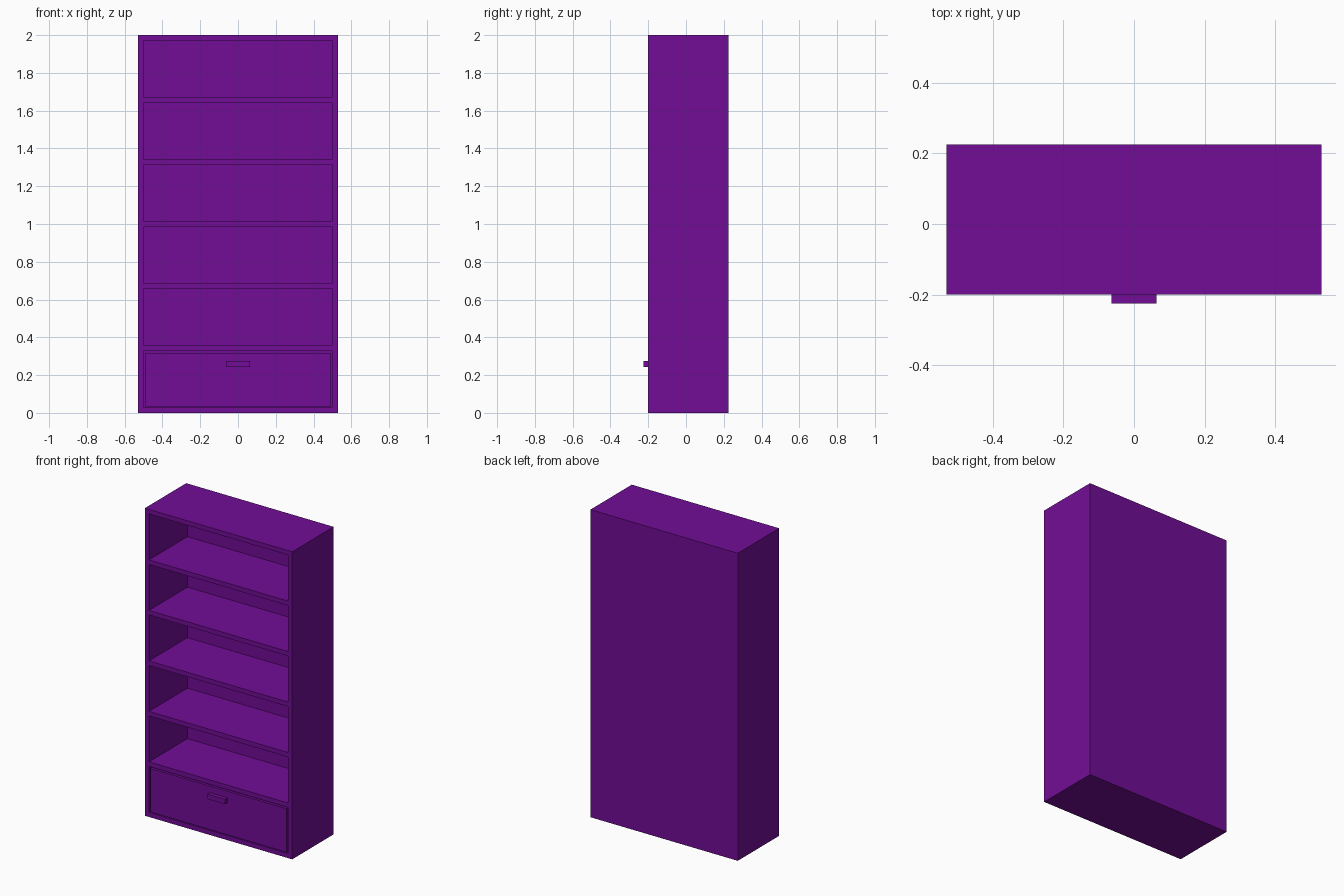
import bpy
import bmesh
from mathutils import Vector

if "Cube" in bpy.data.objects:
    bpy.data.objects.remove(bpy.data.objects["Cube"], do_unlink=True)

# Overall sizes
HALF_W, FRONT, BACK, HEIGHT = 0.53, -0.2, 0.225, 2.0
BOARD = 0.03
BAYS = 6
PITCH = (HEIGHT - BOARD) / BAYS
INNER = HALF_W - BOARD
GAP = 0.01

purple = bpy.data.materials.new("purple_paint")
purple.use_nodes = True
colour = (0.168, 0.004, 0.307, 1)
purple.diffuse_color = colour
purple.node_tree.nodes["Principled BSDF"].inputs["Base Color"].default_value = colour


def add_box(bm, low, high):
    low, high = Vector(low), Vector(high)
    verts = bmesh.ops.create_cube(bm, size=1)["verts"]
    bmesh.ops.scale(bm, vec=high - low, verts=verts)
    bmesh.ops.translate(bm, vec=(low + high) / 2, verts=verts)


def finish(bm, name):
    mesh = bpy.data.meshes.new(name)
    bm.to_mesh(mesh)
    bm.free()
    mesh.materials.append(purple)
    obj = bpy.data.objects.new(name, mesh)
    bpy.context.collection.objects.link(obj)
    return obj


# Case: one block, sliced along the board edges, with each bay pushed in
bm = bmesh.new()
add_box(bm, (-HALF_W, FRONT, 0), (HALF_W, BACK, HEIGHT))
cuts = [((x, 0, 0), (1, 0, 0)) for x in (-INNER, INNER)]
for i in range(BAYS):
    cuts += [((0, 0, z), (0, 0, 1)) for z in (i * PITCH + BOARD, (i + 1) * PITCH)]
for point, normal in cuts:
    bmesh.ops.bisect_plane(bm, geom=bm.verts[:] + bm.edges[:] + bm.faces[:],
                           plane_co=point, plane_no=normal)
bays = []
for face in bm.faces:
    centre = face.calc_center_median()
    if face.normal.y < -0.9 and abs(centre.x) < INNER and centre.z % PITCH > BOARD:
        bays.append(face)
for face in bays:
    new = bmesh.ops.extrude_discrete_faces(bm, faces=[face])["faces"][0]
    bmesh.ops.translate(bm, vec=(0, BACK - BOARD - FRONT, 0), verts=new.verts[:])
bmesh.ops.recalc_face_normals(bm, faces=bm.faces[:])
finish(bm, "bookcase_case")

# Drawer: front panel and an open tray behind it, in the lowest bay
side, low, high = INNER - GAP, BOARD + GAP / 2, PITCH - GAP
tray_front, tray_back = FRONT + BOARD, BACK - BOARD - GAP
bm = bmesh.new()
add_box(bm, (-side, FRONT, low), (side, tray_front, high))
finish(bm, "drawer_front")

bm = bmesh.new()
add_box(bm, (-side, tray_front, low), (side, tray_back, high))
bm.normal_update()
top = max(bm.faces, key=lambda f: f.normal.z)
bmesh.ops.inset_region(bm, faces=[top], thickness=0.02)
floor = bmesh.ops.extrude_discrete_faces(bm, faces=[top])["faces"][0]
bmesh.ops.translate(bm, vec=(0, 0, low + 0.02 - high), verts=floor.verts[:])
bmesh.ops.recalc_face_normals(bm, faces=bm.faces[:])
finish(bm, "drawer_tray")

# Handle
bm = bmesh.new()
add_box(bm, (-0.063, -0.225, 0.243), (0.063, FRONT, 0.275))
finish(bm, "drawer_handle")
